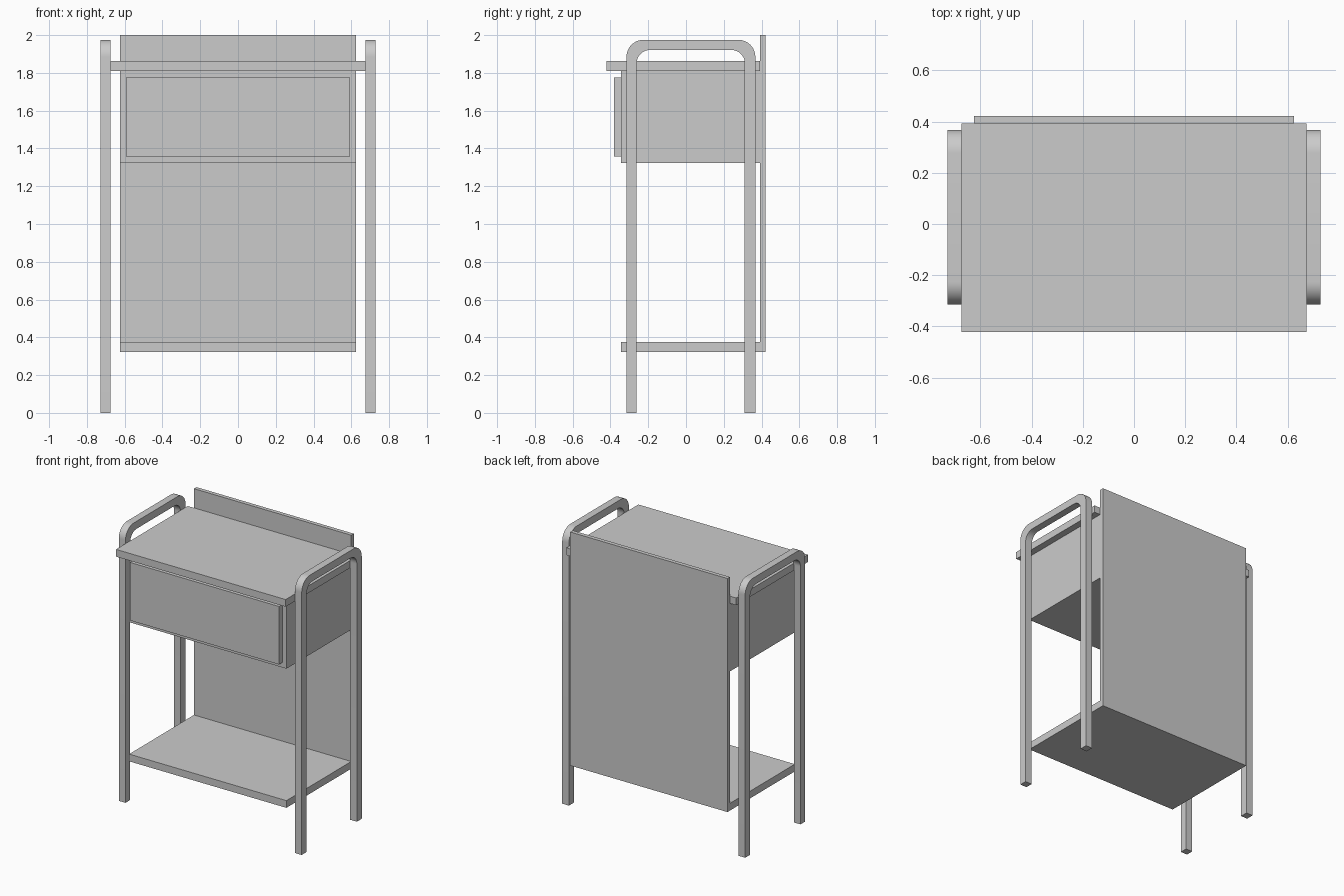
import bpy, bmesh, math

if "Cube" in bpy.data.objects:
    bpy.data.objects.remove(bpy.data.objects["Cube"])


def box(name, x, y, z):
    """Axis-aligned box from (min, max) pairs."""
    bpy.ops.mesh.primitive_cube_add(size=1, location=[sum(r) / 2 for r in (x, y, z)])
    ob = bpy.context.object
    ob.name = name
    ob.scale = [r[1] - r[0] for r in (x, y, z)]
    bpy.ops.object.transform_apply(location=False, rotation=False, scale=True)
    return ob


def arch(y0, y1, top, r, n=12):
    """Open outline up one side, round two corners, down the other."""
    pts = [(y0, 0)]
    for cy, start in ((y0 + r, 180), (y1 - r, 90)):
        for i in range(n + 1):
            a = math.radians(start - 90 * i / n)
            pts.append((cy + r * math.cos(a), top - r + r * math.sin(a)))
    return pts + [(y1, 0)]


def leg_frame(name, x0, x1):
    """Inverted-U side frame: two legs joined by a rounded handle."""
    outer = arch(-0.315, 0.367, 1.975, 0.09)
    inner = arch(-0.261, 0.311, 1.921, 0.07)
    bm = bmesh.new()
    o = [bm.verts.new((x0, y, z)) for y, z in outer]
    i = [bm.verts.new((x0, y, z)) for y, z in inner]
    faces = [bm.faces.new((o[k], o[k + 1], i[k + 1], i[k])) for k in range(len(o) - 1)]
    ext = bmesh.ops.extrude_face_region(bm, geom=faces, use_keep_orig=True)
    verts = [g for g in ext["geom"] if isinstance(g, bmesh.types.BMVert)]
    bmesh.ops.translate(bm, verts=verts, vec=(x1 - x0, 0, 0))
    bmesh.ops.recalc_face_normals(bm, faces=bm.faces)
    me = bpy.data.meshes.new(name)
    bm.to_mesh(me)
    bm.free()
    ob = bpy.data.objects.new(name, me)
    bpy.context.collection.objects.link(ob)
    bpy.ops.object.select_all(action='DESELECT')
    ob.select_set(True)
    bpy.context.view_layer.objects.active = ob
    bpy.ops.object.shade_smooth_by_angle(angle=math.radians(30))
    return ob


W = 0.625        # cabinet half width
FRONT, BACK = -0.343, 0.393

# Cabinet panels
box("back_panel", (-W, W), (BACK, 0.422), (0.322, 2.0))
box("table_top", (-0.674, 0.674), (-0.422, BACK), (1.81, 1.862))
box("drawer_case", (-W, W), (FRONT, BACK), (1.322, 1.81))
box("drawer_front", (-0.593, 0.593), (-0.381, FRONT), (1.358, 1.775))
box("lower_shelf", (-W, W), (FRONT, BACK), (0.322, 0.374))

# Side frames
leg_frame("right_leg_frame", 0.674, 0.727)
leg_frame("left_leg_frame", -0.727, -0.674)
